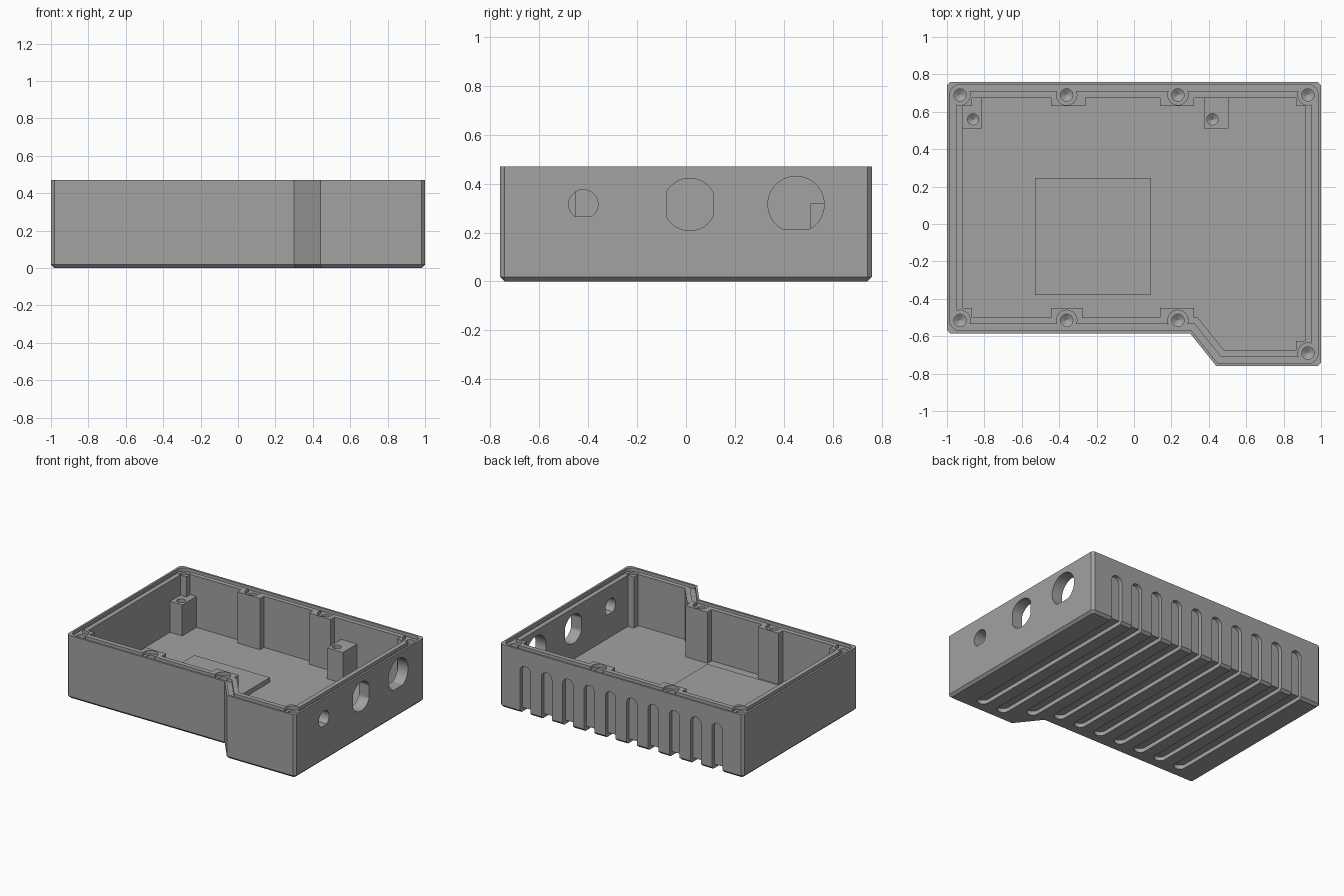
import bpy
import math

if "Cube" in bpy.data.objects:
    bpy.data.objects.remove(bpy.data.objects["Cube"])

H = 0.47       # overall height
FLOOR = 0.09   # inside floor level


def outline(d, r=0.0, n=0):
    """Footprint moved inward by d; the four square corners get radius r in n segments."""
    k = d * math.tan(math.atan2(0.175, 0.14) / 2)
    corners = [(-1 + d, -0.585 + d, 180), (0.30 + k, -0.585 + d, None),
               (0.44 + k, -0.76 + d, None), (1 - d, -0.76 + d, 270),
               (1 - d, 0.76 - d, 0), (-1 + d, 0.76 - d, 90)]
    pts = []
    for x, y, a0 in corners:
        if a0 is None or n == 0:
            pts.append((x, y))
            continue
        cx, cy = x - math.copysign(r, x), y - math.copysign(r, y)
        for i in range(n + 1):
            a = math.radians(a0 + 90 * i / n)
            pts.append((cx + r * math.cos(a), cy + r * math.sin(a)))
    return pts


def circle(cx, cy, r, n=32):
    return [(cx + r * math.cos(2 * math.pi * i / n),
             cy + r * math.sin(2 * math.pi * i / n)) for i in range(n)]


def rect(x0, x1, y0, y1):
    return [(x0, y0), (x1, y0), (x1, y1), (x0, y1)]


def slot(cx, half, v0, v1, n=12):
    """Strip from v0 to v1 with a round end at v1."""
    pts = [(cx - half, v0), (cx + half, v0)]
    for i in range(n + 1):
        a = math.pi * i / n
        pts.append((cx + half * math.cos(a), v1 - half + half * math.sin(a)))
    return pts


def up(pts):
    return lambda h: [(x, y, h) for x, y in pts]


def loft(name, solids):
    """Mesh object from closed solids; each solid is a list of matching 3D loops."""
    verts, faces = [], []
    for loops in solids:
        n, base = len(loops[0]), len(verts)
        for loop in loops:
            verts += loop
        for j in range(len(loops) - 1):
            a, b = base + j * n, base + (j + 1) * n
            faces += [(a + i, a + (i + 1) % n, b + (i + 1) % n, b + i) for i in range(n)]
        faces.append(tuple(range(base + n - 1, base - 1, -1)))
        last = base + (len(loops) - 1) * n
        faces.append(tuple(range(last, last + n)))
    me = bpy.data.meshes.new(name)
    me.from_pydata(verts, [], faces)
    ob = bpy.data.objects.new(name, me)
    bpy.context.collection.objects.link(ob)
    bpy.context.view_layer.objects.active = ob
    ob.select_set(True)
    bpy.ops.object.mode_set(mode='EDIT')
    bpy.ops.mesh.select_all(action='SELECT')
    bpy.ops.mesh.normals_make_consistent(inside=False)
    bpy.ops.object.mode_set(mode='OBJECT')
    ob.select_set(False)
    return ob


def prism(pts, z0, z1):
    return [up(pts)(z0), up(pts)(z1)]


def cut(target, cutter):
    """Subtract cutter from target and delete the cutter."""
    cutter.hide_render = True
    mod = target.modifiers.new("cut", 'BOOLEAN')
    mod.operation, mod.solver, mod.object = 'DIFFERENCE', 'EXACT', cutter
    bpy.context.view_layer.objects.active = target
    bpy.ops.object.modifier_apply(modifier=mod.name)
    bpy.data.objects.remove(cutter)


# Outer block with chamfered corners and bottom edge
case = loft("enclosure_base", [[up(outline(0.018, 0.008, 1))(0),
                                up(outline(0, 0.018, 1))(0.018),
                                up(outline(0, 0.018, 1))(H)]])

# Inner cavity, leaving screw bosses, standoffs and floor pad standing
cavity = loft("cavity", [prism(outline(0.085), FLOOR, 0.6)])
bosses = [rect(-0.445, -0.26, 0.63, 1), rect(0.14, 0.32, 0.63, 1),
          rect(-0.445, -0.275, -0.7, -0.45), rect(0.14, 0.32, -0.7, -0.45),
          rect(-1.1, -0.865, 0.63, 1), rect(0.865, 1.1, 0.63, 1),
          rect(-1.1, -0.865, -0.7, -0.45), rect(0.865, 1.1, -0.9, -0.625)]
cut(cavity, loft("bosses", [prism(p, 0, 0.7) for p in bosses]))
cut(cavity, loft("standoffs", [prism(rect(-1.1, -0.815, 0.51, 1), 0, 0.32),
                               prism(rect(0.375, 0.505, 0.51, 1), 0, 0.32)]))
cut(cavity, loft("floor_pad", [prism(rect(-0.53, 0.09, -0.38, 0.245), 0, 0.125)]))
cut(case, cavity)

# Gasket groove in the rim, widened around each screw
SEAT = H - 0.025
groove = loft("gasket_groove", [prism(outline(0.015, 0.055, 8), SEAT, 0.6)])
cut(groove, loft("groove_core", [prism(outline(0.05), 0.3, 0.7)]))
cut(case, groove)
screws = [(x, 0.69) for x in (-0.93, -0.36, 0.235, 0.93)]
screws += [(x, -0.515) for x in (-0.93, -0.36, 0.235)] + [(0.93, -0.69)]
cut(case, loft("screw_seats", [prism(circle(x, y, 0.0545), SEAT, 0.6) for x, y in screws]))


# Blind screw holes with drill-point bottoms
def drill(x, y, r, top, depth):
    return [up(circle(x, y, 0.002, 24))(top - depth - 0.02),
            up(circle(x, y, r, 24))(top - depth), up(circle(x, y, r, 24))(top + 0.1)]


cut(case, loft("screw_holes", [drill(x, y, 0.033, SEAT, 0.2) for x, y in screws] +
               [drill(x, 0.56, 0.03, 0.32, 0.14) for x in (-0.86, 0.42)]))

# Connector openings in the right wall: centre y, radius, half width, flat below centre
ports = []
for cy, r, half, low in ((-0.42, 0.06, 1, 0.05), (0.015, 0.107, 0.095, 1), (0.45, 0.115, 1, 0.10)):
    ring = [(cy + max(-half, min(half, u)), 0.315 + max(-low, v)) for u, v in circle(0, 0, r, 64)]
    ports.append([[(x, u, v) for u, v in ring] for x in (0.8, 1.2)])
cut(case, loft("connector_ports", ports))

# Cooling channels along the underside and up the back wall
under, back = [], []
for i in range(10):
    x = 0.7875 - 0.175 * i
    front = (-0.68, -0.68, -0.58)[i] if i < 3 else -0.50
    strip = [(u, -v) for u, v in slot(x, 0.0425, -1, -front)]
    under.append(prism(strip, -0.2, 0.03))
    rise = slot(x, 0.0425, -0.1, 0.355)
    back.append([[(u, y, v) for u, v in rise] for y in (0.73, 1)])
cut(case, loft("under_channels", under))
cut(case, loft("back_channels", back))

# Colour and shading
grey = bpy.data.materials.new("mid_grey")
grey.diffuse_color = (0.36, 0.36, 0.36, 1)
grey.use_nodes = True
grey.node_tree.nodes["Principled BSDF"].inputs["Base Color"].default_value = grey.diffuse_color
case.data.materials.clear()
case.data.materials.append(grey)
for poly in case.data.polygons:
    poly.material_index = 0
bpy.context.view_layer.objects.active = case
case.select_set(True)
bpy.ops.object.shade_smooth_by_angle(angle=math.radians(30))
